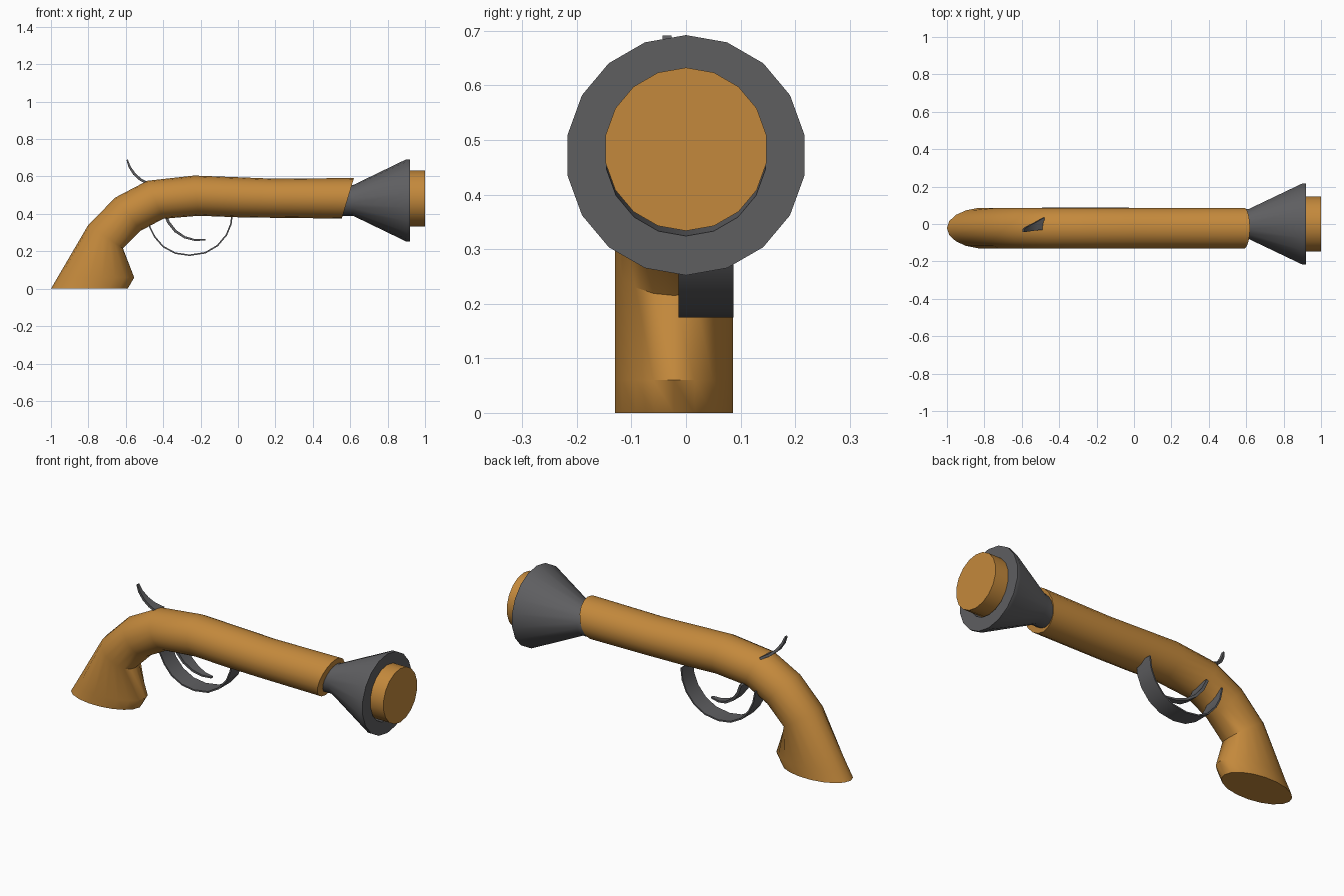
import bpy, bmesh, math
from mathutils import Vector

if "Cube" in bpy.data.objects:
    bpy.data.objects.remove(bpy.data.objects["Cube"])


def material(name, rgb):
    m = bpy.data.materials.new(name)
    m.diffuse_color = (*rgb, 1)
    m.use_nodes = True
    m.node_tree.nodes["Principled BSDF"].inputs["Base Color"].default_value = m.diffuse_color
    return m


WOOD = material("warm wood", (0.55, 0.25, 0.045))
METAL = material("dark metal", (0.112, 0.112, 0.118))
SIDES = 18


def finish(name, bm, mat, angle):
    bmesh.ops.recalc_face_normals(bm, faces=bm.faces)
    me = bpy.data.meshes.new(name)
    bm.to_mesh(me)
    bm.free()
    me.materials.append(mat)
    ob = bpy.data.objects.new(name, me)
    bpy.context.collection.objects.link(ob)
    bpy.ops.object.select_all(action='DESELECT')
    ob.select_set(True)
    bpy.context.view_layer.objects.active = ob
    bpy.ops.object.shade_smooth_by_angle(angle=math.radians(angle))
    return ob


def loft(name, rings, mat, yc=0.0, angle=45):
    """Skin elliptical rings, each (top x, top z, bottom x, bottom z, half width)."""
    bm = bmesh.new()
    loops = []
    for xt, zt, xb, zb, hw in rings:
        mid = Vector(((xt + xb) / 2, yc, (zt + zb) / 2))
        up = Vector(((xt - xb) / 2, 0, (zt - zb) / 2))
        loop = []
        for i in range(SIDES):
            a = 2 * math.pi * i / SIDES
            loop.append(bm.verts.new(mid + up * math.cos(a) + Vector((0, hw * math.sin(a), 0))))
        loops.append(loop)
    for p, q in zip(loops, loops[1:]):
        for i in range(SIDES):
            j = (i + 1) % SIDES
            bm.faces.new((p[i], p[j], q[j], q[i]))
    bm.faces.new(loops[0])
    bm.faces.new(loops[-1])
    return finish(name, bm, mat, angle)


def disc(x, z, r):
    return (x, z + r, x, z - r, r)


def strip(name, pts, mat):
    """Curved metal band through (x, z, low y, high y, thickness) stations."""
    bm = bmesh.new()
    loops = []
    for i, (x, z, y0, y1, t) in enumerate(pts):
        a, b = pts[max(i - 1, 0)], pts[min(i + 1, len(pts) - 1)]
        d = Vector((b[0] - a[0], b[1] - a[1])).normalized()
        nx, nz = -d.y * t / 2, d.x * t / 2
        loops.append([bm.verts.new(c) for c in (
            (x + nx, y0, z + nz), (x + nx, y1, z + nz),
            (x - nx, y1, z - nz), (x - nx, y0, z - nz))])
    for p, q in zip(loops, loops[1:]):
        for i in range(4):
            j = (i + 1) % 4
            bm.faces.new((p[i], p[j], q[j], q[i]))
    bm.faces.new(loops[0])
    bm.faces.new(loops[-1])
    return finish(name, bm, mat, 40)


# Wooden grip and barrel in one bent piece
profile = [(-1.0, 0, -0.59, 0), (-0.965, 0.06, -0.555, 0.06),
           (-0.80, 0.342, -0.615, 0.215), (-0.655, 0.488, -0.52, 0.31),
           (-0.485, 0.577, -0.40, 0.374), (-0.235, 0.605, -0.21, 0.39),
           (0.0, 0.596, 0.0, 0.382), (0.2, 0.588, 0.2, 0.379),
           (0.62, 0.592, 0.555, 0.375)]
loft("stock_and_barrel", [(*p, 0.11) for p in profile], WOOD, yc=-0.022)

# Flared muzzle with a recessed mouth
loft("flared_muzzle",
     [disc(0.5, 0.472, 0.082), disc(0.615, 0.472, 0.082), disc(0.9, 0.472, 0.22),
      disc(0.92, 0.472, 0.22), disc(0.92, 0.472, 0.148), disc(0.82, 0.472, 0.135)],
     METAL, angle=35)

# Cork plug
loft("cork", [disc(0.85, 0.483, 0.1495), disc(1.0, 0.483, 0.1495)], WOOD)

# Trigger guard
guard = [(-0.487, 0.40), (-0.472, 0.33), (-0.445, 0.277), (-0.40, 0.225), (-0.335, 0.19),
         (-0.26, 0.179), (-0.175, 0.192), (-0.11, 0.23), (-0.062, 0.287), (-0.038, 0.345),
         (-0.03, 0.41)]
strip("trigger_guard", [(x, z, -0.014, 0.087, 0.008) for x, z in guard], METAL)

# Trigger, tapering to its tip
strip("trigger", [(-0.395, 0.41, -0.01, 0.085, 0.014), (-0.372, 0.355, -0.005, 0.078, 0.015),
                  (-0.335, 0.308, 0.0, 0.068, 0.014), (-0.285, 0.275, 0.005, 0.058, 0.012),
                  (-0.23, 0.26, 0.01, 0.045, 0.01), (-0.175, 0.262, 0.013, 0.03, 0.008)], METAL)

# Hammer, tapering to its tip
strip("hammer", [(-0.593, 0.69, -0.043, -0.027, 0.008), (-0.58, 0.652, -0.042, -0.018, 0.012),
                 (-0.555, 0.614, -0.038, -0.004, 0.014), (-0.522, 0.584, -0.034, 0.012, 0.014),
                 (-0.48, 0.562, -0.03, 0.036, 0.012)], METAL)
